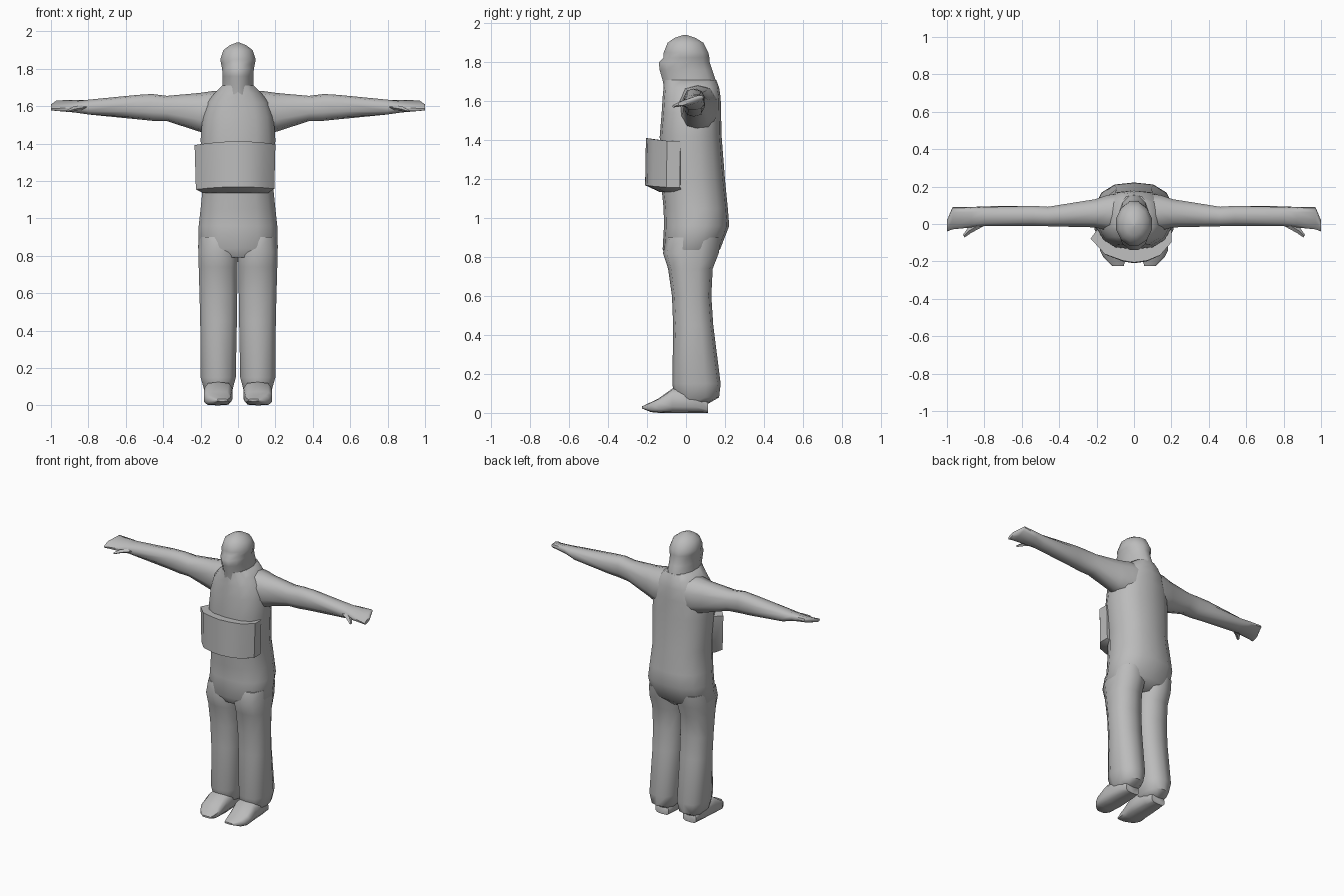
import bpy, bmesh, math
from mathutils import Vector

grey = bpy.data.materials.new("plain grey")
grey.diffuse_color = (0.5, 0.5, 0.5, 1)


def finish(bm, name, angle):
    bmesh.ops.recalc_face_normals(bm, faces=bm.faces)
    me = bpy.data.meshes.new(name)
    bm.to_mesh(me)
    bm.free()
    me.materials.append(grey)
    ob = bpy.data.objects.new(name, me)
    bpy.context.collection.objects.link(ob)
    bpy.ops.object.select_all(action='DESELECT')
    ob.select_set(True)
    bpy.context.view_layer.objects.active = ob
    bpy.ops.object.shade_smooth_by_angle(angle=math.radians(angle))
    return ob


def loft(name, rings, axis, sides=12, power=2.3, flip=1, angle=50):
    """Rings are (position, a_min, a_max, b_min, b_max[, tilt]) across the axis."""
    bm = bmesh.new()
    loops = []
    for pos, a0, a1, b0, b1, *tilt in rings:
        t = math.radians(tilt[0]) if tilt else 0
        loop = []
        for i in range(sides):
            w = 2 * math.pi * (i + 0.5) / sides
            c, s = math.cos(w), math.sin(w)
            k = math.cos(math.pi / sides)       # keep the flat sides at full width
            c = math.copysign(min(1, abs(c) / k) ** (2 / power), c)
            s = math.copysign(min(1, abs(s) / k) ** (2 / power), s)
            a, b = c * (a1 - a0) / 2, s * (b1 - b0) / 2
            a, b = a * math.cos(t) - b * math.sin(t), a * math.sin(t) + b * math.cos(t)
            a, b = a + (a0 + a1) / 2, b + (b0 + b1) / 2
            p = {'X': (pos, a, b), 'Y': (a, pos, b), 'Z': (a, b, pos)}[axis]
            loop.append(bm.verts.new((p[0] * flip, p[1], p[2])))
        loops.append(loop)
    for lo, hi in zip(loops, loops[1:]):
        for i in range(sides):
            j = (i + 1) % sides
            bm.faces.new((lo[i], lo[j], hi[j], hi[i]))
    bm.faces.new(loops[0])
    bm.faces.new(loops[-1])
    return finish(bm, name, angle)


# Torso from crotch to collar
loft("torso", [
    (0.79, -0.16, 0.16, -0.09, 0.12),
    (0.84, -0.213, 0.213, -0.12, 0.175),
    (0.96, -0.21, 0.21, -0.113, 0.222),
    (1.05, -0.20, 0.20, -0.115, 0.215),
    (1.20, -0.185, 0.185, -0.13, 0.20),
    (1.42, -0.20, 0.20, -0.135, 0.183),
    (1.54, -0.19, 0.19, -0.125, 0.18),
    (1.62, -0.165, 0.165, -0.12, 0.178),
    (1.67, -0.125, 0.125, -0.115, 0.17),
    (1.71, -0.085, 0.085, -0.115, 0.155)], 'Z', sides=14)

# Head with neck, beard and brow
loft("head", [
    (1.64, -0.09, 0.09, -0.11, 0.16),
    (1.70, -0.083, 0.083, -0.118, 0.155),
    (1.76, -0.082, 0.082, -0.135, 0.135),
    (1.80, -0.085, 0.085, -0.14, 0.122),
    (1.825, -0.09, 0.09, -0.115, 0.12),
    (1.85, -0.095, 0.095, -0.115, 0.115),
    (1.90, -0.078, 0.078, -0.095, 0.09),
    (1.925, -0.045, 0.045, -0.06, 0.05),
    (1.94, -0.008, 0.008, -0.015, 0.005)], 'Z', power=2.0)

for side, flip in (("left", 1), ("right", -1)):
    # Sleeve running into a tilted flat hand
    loft(side + "_arm", [
        (0.05, -0.05, 0.165, 1.45, 1.685),
        (0.14, -0.035, 0.155, 1.445, 1.68),
        (0.21, -0.018, 0.132, 1.465, 1.67),
        (0.38, -0.014, 0.105, 1.52, 1.655),
        (0.46, -0.012, 0.092, 1.522, 1.665),
        (0.54, -0.01, 0.097, 1.53, 1.66),
        (0.80, -0.01, 0.093, 1.555, 1.635, 8),
        (0.87, -0.018, 0.09, 1.572, 1.628, 18),
        (0.97, -0.03, 0.092, 1.585, 1.62, 20),
        (1.0, -0.04, 0.02, 1.582, 1.605, 20)], 'X', sides=10, flip=flip)

    # Thumb
    bm = bmesh.new()
    loops = []
    for x, y, z, r in ((0.82, 0.0, 1.595, 0.018), (0.88, -0.035, 1.585, 0.016),
                       (0.91, -0.065, 1.575, 0.008)):
        d = Vector((0.6, 0.8, 0)) * r
        up = Vector((0, 0, r * 0.8))
        c = Vector((x, y, z))
        loops.append([bm.verts.new(((c + o).x * flip, (c + o).y, (c + o).z))
                      for o in (d, up, -d, -up)])
    for lo, hi in zip(loops, loops[1:]):
        for i in range(4):
            bm.faces.new((lo[i], lo[(i + 1) % 4], hi[(i + 1) % 4], hi[i]))
    bm.faces.new(loops[0])
    bm.faces.new(loops[-1])
    finish(bm, side + "_thumb", 50)

    # Trouser leg
    loft(side + "_leg", [
        (0.045, 0.05, 0.155, -0.02, 0.11),
        (0.08, 0.03, 0.18, -0.06, 0.17),
        (0.15, 0.012, 0.2, -0.07, 0.178),
        (0.45, 0.006, 0.202, -0.066, 0.14),
        (0.60, 0.004, 0.206, -0.072, 0.13),
        (0.74, 0.002, 0.21, -0.092, 0.137),
        (0.82, 0.0, 0.212, -0.118, 0.168),
        (0.90, 0.01, 0.205, -0.10, 0.18)], 'Z', sides=10, flip=flip)

    # Shoe with a raised, narrowing toe
    loft(side + "_shoe", [
        (0.112, 0.055, 0.155, 0.0, 0.06),
        (0.05, 0.04, 0.17, 0.0, 0.12),
        (-0.07, 0.03, 0.18, 0.0, 0.125),
        (-0.14, 0.038, 0.182, 0.0, 0.075),
        (-0.18, 0.042, 0.162, 0.004, 0.055),
        (-0.225, 0.055, 0.115, 0.022, 0.034)], 'Y', sides=10, power=3.2, flip=flip)

# Chest pouch wrapped around the front, with a slanted underside
outline = [(-0.19, -0.02), (-0.232, -0.08), (-0.155, -0.165), (-0.06, -0.2), (0.0, -0.21),
           (0.07, -0.2), (0.14, -0.17), (0.2, -0.10), (0.2, -0.03)]
bm = bmesh.new()
levels = []
for level in range(3):
    loop = []
    for x, y in outline:
        arc = 0.02 * (1 - (x / 0.23) ** 2)
        if level == 0:                      # inner lower edge
            p = (x * 0.8, y * 0.65, 1.135)
        elif level == 1:                    # outer lower edge
            p = (x * 0.97, y, 1.155 + arc * 0.7)
        else:                               # upper edge
            p = (x, y * 0.98, 1.392 + arc)
        loop.append(bm.verts.new(p))
    levels.append(loop)
n = len(outline)
for lo, hi in zip(levels, levels[1:]):
    for i in range(n):
        bm.faces.new((lo[i], lo[(i + 1) % n], hi[(i + 1) % n], hi[i]))
bm.faces.new(levels[0])
bm.faces.new(levels[-1])
finish(bm, "chest_pouch", 40)
